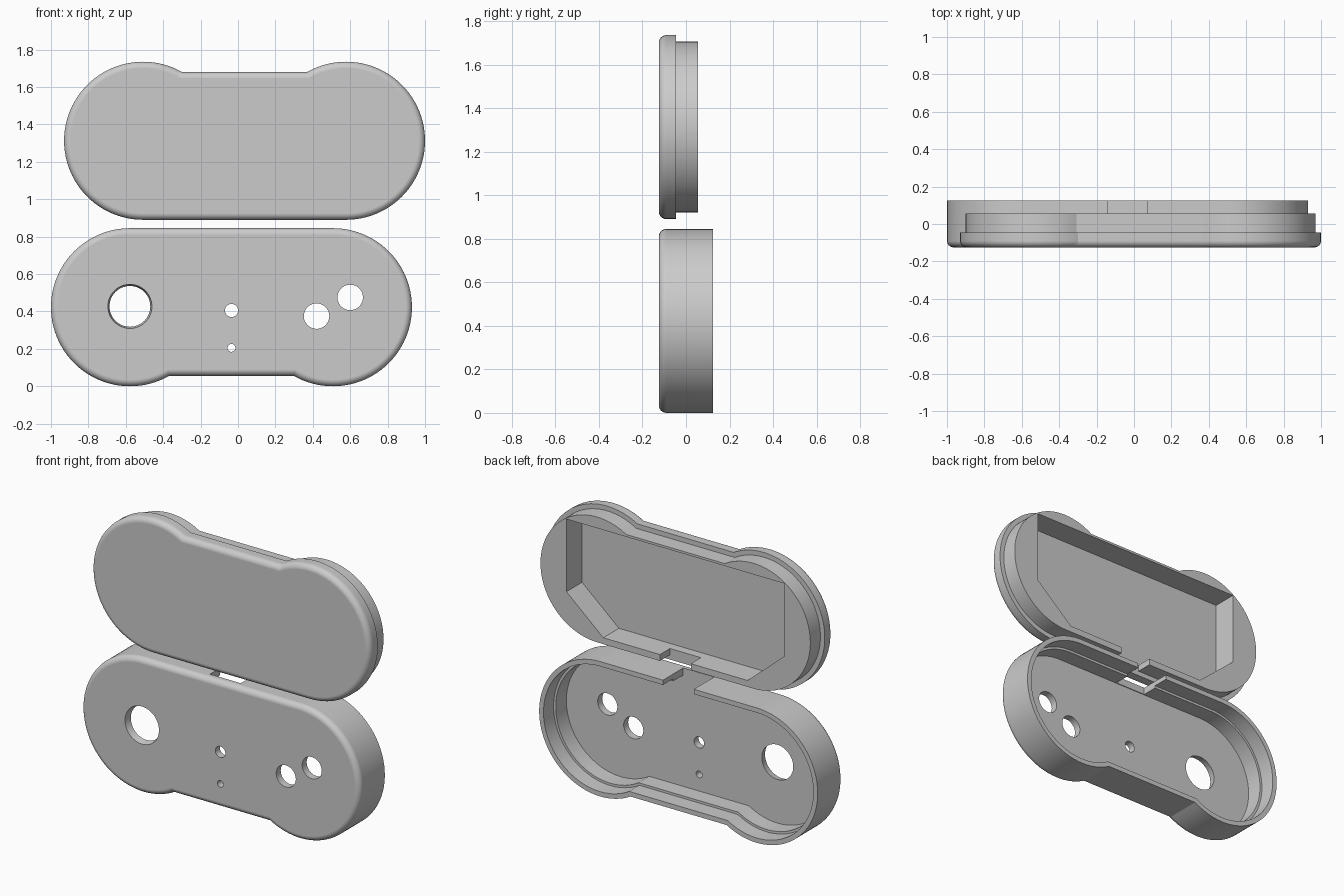
import bpy, bmesh, math
from math import sin, cos, pi, asin

if "Cube" in bpy.data.objects:
    bpy.data.objects.remove(bpy.data.objects["Cube"], do_unlink=True)

R = 0.4225        # lobe radius
CX = 0.5425       # lobe centre offset
DIP = 0.367       # height of the straight recessed edge
FRONT = -0.125
FILLET = 0.035
WALL = 0.03

plastic = bpy.data.materials.new("grey_plastic")
plastic.use_nodes = True
GREY = (0.6, 0.6, 0.6, 1)
plastic.diffuse_color = GREY
plastic.node_tree.nodes["Principled BSDF"].inputs["Base Color"].default_value = GREY


def outline(inset, steps=56):
    """Two-lobed outline, recessed along its lower edge."""
    r = R - inset
    start = -pi + asin((DIP - inset) / r)
    half = []
    for i in range(steps + 1):
        a = start + (pi / 2 - start) * i / steps
        half.append((CX + r * cos(a), r * sin(a)))
    return half + [(-x, z) for x, z in reversed(half)]


def finish(name, bm):
    bmesh.ops.recalc_face_normals(bm, faces=bm.faces)
    mesh = bpy.data.meshes.new(name)
    bm.to_mesh(mesh)
    bm.free()
    mesh.materials.append(plastic)
    ob = bpy.data.objects.new(name, mesh)
    bpy.context.collection.objects.link(ob)
    return ob


def loft(name, loops):
    """Skin a list of (y, [(x, z)...]) loops and cap both ends."""
    bm = bmesh.new()
    rings = [[bm.verts.new((x, y, z)) for x, z in pts] for y, pts in loops]
    n = len(rings[0])
    for a, b in zip(rings, rings[1:]):
        for i in range(n):
            j = (i + 1) % n
            bm.faces.new((a[i], a[j], b[j], b[i]))
    bm.faces.new(rings[0])
    bm.faces.new(rings[-1])
    return finish(name, bm)


def body(name, steps, cx, cz, flip):
    loops = []
    for y, inset in steps:
        loops.append((y, [(cx + x, cz + flip * z) for x, z in outline(inset)]))
    return loft(name, loops)


def circle(x, z, r, n=48):
    return [(x + r * cos(2 * pi * i / n), z + r * sin(2 * pi * i / n)) for i in range(n)]


def box(x0, x1, z0, z1):
    return [(x0, z0), (x1, z0), (x1, z1), (x0, z1)]


def cut(target, loops):
    """Subtract a lofted cutter from the target."""
    cutter = loft("cutter", loops)
    cutter.hide_render = True
    mod = target.modifiers.new("cut", 'BOOLEAN')
    mod.operation = 'DIFFERENCE'
    mod.solver = 'EXACT'
    mod.object = cutter
    bpy.context.view_layer.objects.active = target
    bpy.ops.object.modifier_apply(modifier=mod.name)
    bpy.data.objects.remove(cutter, do_unlink=True)


def smooth(ob):
    bpy.ops.object.select_all(action='DESELECT')
    ob.select_set(True)
    bpy.context.view_layer.objects.active = ob
    bpy.ops.object.shade_smooth_by_angle(angle=math.radians(25))
    mod = ob.modifiers.new("even_shading", 'WEIGHTED_NORMAL')
    mod.keep_sharp = True


# rounded front edge shared by both halves
rounded = []
for i in range(7):
    a = pi / 2 * i / 6
    rounded.append((FRONT + FILLET * (1 - cos(a)), FILLET * (1 - sin(a))))

# lower half: hollow shell with a small inner ledge
SX, SZ = -0.035, R
FLOOR = -0.08
shell = body("front_shell", rounded + [(0.125, 0), (0.125, WALL), (0.025, WALL),
                                       (0.025, 0.045), (FLOOR, 0.045)], SX, SZ, 1)

# control openings
for x, z, r in [(-0.035, 0.405, 0.035), (-0.035, 0.205, 0.021),
                (0.42, 0.375, 0.068), (0.6, 0.475, 0.068)]:
    cut(shell, [(-0.2, circle(x, z, r)), (0, circle(x, z, r))])
# large tapered opening
cut(shell, [(-0.13, circle(-0.578, 0.427, 0.119)), (-0.075, circle(-0.578, 0.427, 0.108))])
# cable slot in the upper wall
cut(shell, [(-0.075, box(SX - 0.107, SX + 0.107, 0.74, 0.9)),
            (0.2, box(SX - 0.107, SX + 0.107, 0.74, 0.9))])
smooth(shell)

# upper half: lid with a stepped lip
LX, LZ = 0.035, 1.3125
lid = body("back_lid", rounded + [(-0.045, 0), (-0.045, WALL), (0.055, WALL)], LX, LZ, -1)

# pocket with chamfered lower corners
side = [(0.5, 0.96), (0.755, 1.18), (0.755, 1.635)]
pocket = [(LX + x, z) for x, z in side] + [(LX - x, z) for x, z in reversed(side)]
cut(lid, [(-0.1, pocket), (0.1, pocket)])
# cable slot through the lower lip
cut(lid, [(-0.044, box(LX - 0.107, LX + 0.107, 0.85, 1.0)),
          (0.1, box(LX - 0.107, LX + 0.107, 0.85, 1.0))])
smooth(lid)
